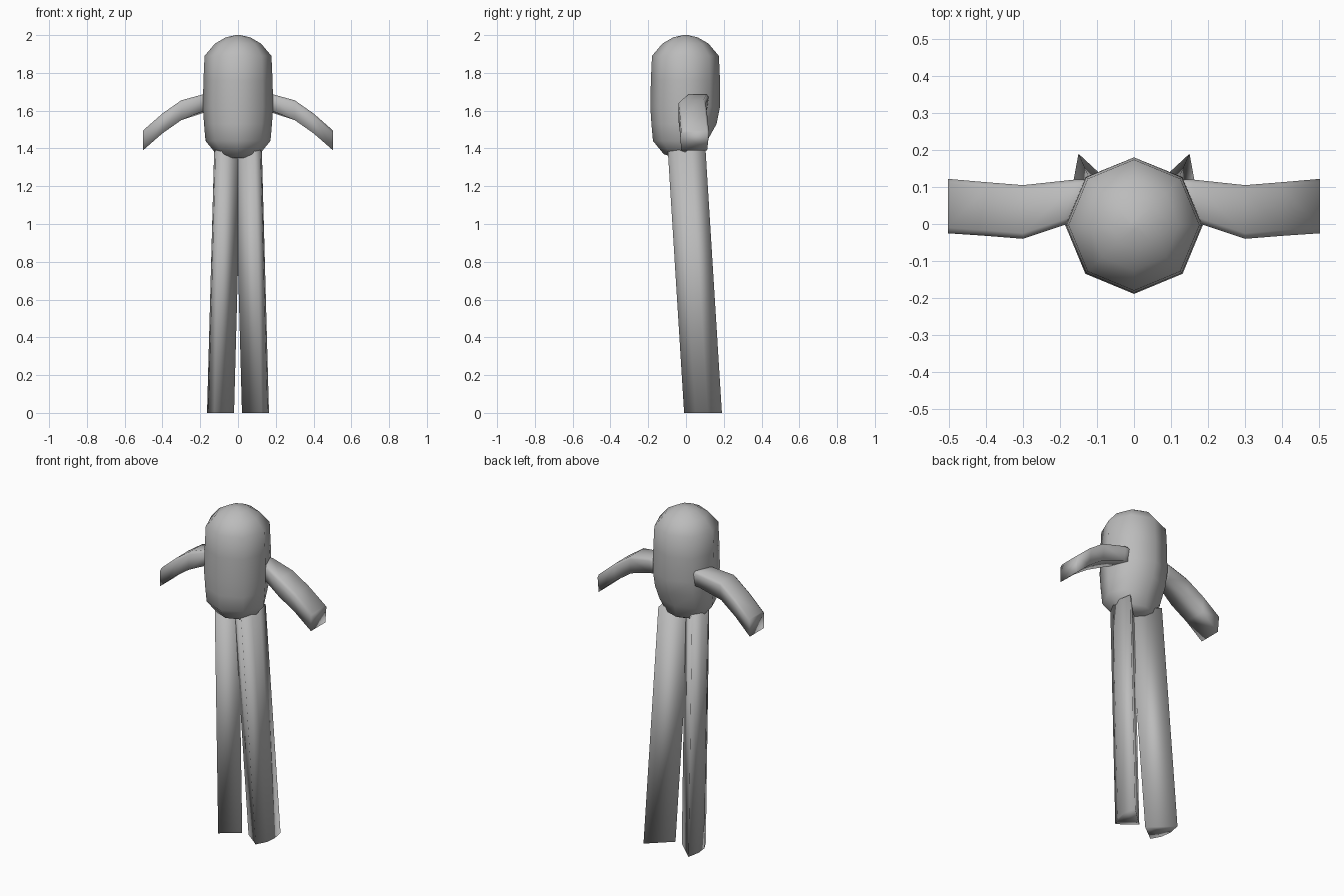
import bpy, math

if "Cube" in bpy.data.objects:
    bpy.data.objects.remove(bpy.data.objects["Cube"])

gray = bpy.data.materials.new("plain_gray")
gray.diffuse_color = (0.5, 0.5, 0.5, 1)
gray.use_nodes = True
gray.node_tree.nodes["Principled BSDF"].inputs["Base Color"].default_value = gray.diffuse_color


def loft(name, rings):
    """Skin a list of equal-length rings and close both ends."""
    n = len(rings[0])
    verts = [p for ring in rings for p in ring]
    faces = [(r * n + i, r * n + (i + 1) % n, (r + 1) * n + (i + 1) % n, (r + 1) * n + i)
             for r in range(len(rings) - 1) for i in range(n)]
    faces += [tuple(reversed(range(n))), tuple(range(len(verts) - n, len(verts)))]
    me = bpy.data.meshes.new(name)
    me.from_pydata(verts, [], faces)
    me.materials.append(gray)
    ob = bpy.data.objects.new(name, me)
    bpy.context.collection.objects.link(ob)
    me.shade_smooth()
    return ob


def mirror_x(ob):
    ob.modifiers.new("mirror", 'MIRROR').use_mirror_merge = False


# Body: eight-sided capsule, pulled in at the lower back (height, radius, back radius)
profile = [(1.35, 0.06, 0.06), (1.37, 0.115, 0.10), (1.44, 0.172, 0.115),
           (1.53, 0.18, 0.165), (1.62, 0.186, 0.183), (1.76, 0.183, 0.183),
           (1.89, 0.177, 0.177), (1.955, 0.122, 0.122), (1.988, 0.065, 0.065),
           (2.0, 0.012, 0.012)]
rings = []
for z, r, back in profile:
    ring = []
    for i in range(8):
        a = i * math.pi / 4
        ry = back if math.sin(a) > 0.01 else r
        ring.append((r * math.cos(a), ry * math.sin(a) - 0.003, z))
    rings.append(ring)
loft("body", rings)

# Legs: leaning prisms with a flat diagonal inner side
foot = [(0.021, 0.07), (0.125, -0.01), (0.157, 0.05), (0.164, 0.115), (0.15, 0.19)]
leg = loft("legs", [[(x - 0.038 * t, y - 0.087 * t, 1.40 * t) for x, y in foot]
                    for t in (0, 1)])
mirror_x(leg)

# Arms: flat drooping limbs (front x, back x, front y, back y, top z, bottom z)
stations = [(0.15, 0.09, 0.01, 0.12, 1.69, 1.60),
            (0.19, 0.16, -0.003, 0.12, 1.685, 1.595),
            (0.30, 0.30, -0.04, 0.105, 1.655, 1.55),
            (0.40, 0.40, -0.032, 0.113, 1.585, 1.48),
            (0.503, 0.503, -0.025, 0.122, 1.495, 1.39)]
arm = loft("arms", [[(xf, yf, zb), (xb, yb - 0.01, zb), (xb, yb, zt - 0.015),
                     (xb, yb - 0.012, zt), (xf, yf + 0.015, zt), (xf, yf, zt - 0.015)]
                    for xf, xb, yf, yb, zt, zb in stations])
mirror_x(arm)
